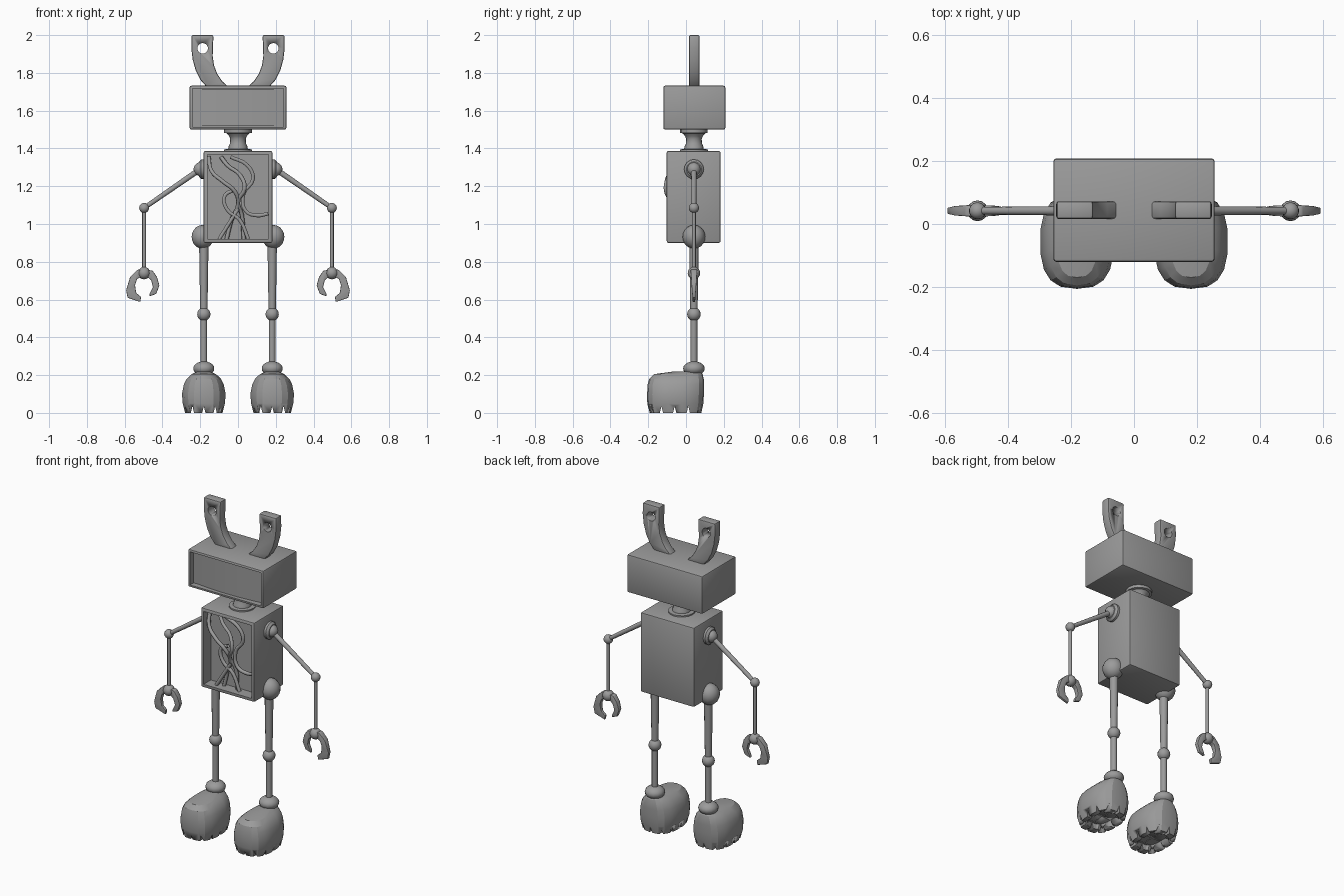
import bpy, bmesh, math
from mathutils import Vector

if "Cube" in bpy.data.objects:
    bpy.data.objects.remove(bpy.data.objects["Cube"])

Y = 0.042  # depth of the limb plane
mat = bpy.data.materials.new("grey metal")
mat.diffuse_color = (0.33, 0.33, 0.33, 1)
mat.use_nodes = True
mat.node_tree.nodes["Principled BSDF"].inputs["Base Color"].default_value = mat.diffuse_color


def finish(name, bm, angle=35, bevel=0):
    bmesh.ops.recalc_face_normals(bm, faces=bm.faces)
    me = bpy.data.meshes.new(name)
    bm.to_mesh(me)
    bm.free()
    ob = bpy.data.objects.new(name, me)
    bpy.context.collection.objects.link(ob)
    me.materials.append(mat)
    if bevel:
        m = ob.modifiers.new("bevel", 'BEVEL')
        m.width, m.segments, m.limit_method = bevel, 2, 'ANGLE'
    apply(ob)
    bpy.ops.object.shade_smooth_by_angle(angle=math.radians(angle))
    return ob


def apply(ob):
    bpy.ops.object.select_all(action='DESELECT')
    ob.select_set(True)
    bpy.context.view_layer.objects.active = ob
    for m in list(ob.modifiers):
        bpy.ops.object.modifier_apply(modifier=m.name)


def loft(name, rings, angle=35):
    """Skin a list of equal-length rings and cap both ends."""
    bm = bmesh.new()
    rows = [[bm.verts.new(p) for p in r] for r in rings]
    n = len(rows[0])
    for a, b in zip(rows, rows[1:]):
        for i in range(n):
            bm.faces.new((a[i], a[(i + 1) % n], b[(i + 1) % n], b[i]))
    bm.faces.new(rows[0])
    bm.faces.new(rows[-1])
    return finish(name, bm, angle)


def lathe(name, origin, axis, profile, n=16):
    """Revolve (distance, radius) pairs about an axis."""
    q = Vector(axis).to_track_quat('Z', 'Y')
    o = Vector(origin)
    return loft(name, [[o + q @ Vector((r * math.cos(2 * math.pi * i / n),
                                        r * math.sin(2 * math.pi * i / n), d))
                        for i in range(n)] for d, r in profile])


def rod(name, a, b, r0, r1):
    d = Vector(b) - Vector(a)
    return lathe(name, a, d, [(0, r0), (d.length, r1)], 12)


def ball(name, c, r, rz=None):
    bm = bmesh.new()
    bmesh.ops.create_uvsphere(bm, u_segments=14, v_segments=10, radius=r)
    for v in bm.verts:
        v.co.z *= (rz or r) / r
        v.co += Vector(c)
    return finish(name, bm)


def plate(name, pts, y0, y1, bevel):
    """Extrude an x-z outline along y."""
    bm = bmesh.new()
    f = bm.faces.new([bm.verts.new((x, y0, z)) for x, z in pts])
    ex = bmesh.ops.extrude_face_region(bm, geom=[f])
    for v in ex["geom"]:
        if isinstance(v, bmesh.types.BMVert):
            v.co.y = y1
    return finish(name, bm, 30, bevel)


def recessed_box(name, x, y0, y1, z0, z1, rim, depth):
    """Box with an opening sunk into its front face."""
    bm = bmesh.new()
    bmesh.ops.create_cube(bm, size=1)
    for v in bm.verts:
        v.co = (v.co.x * 2 * x, y0 if v.co.y < 0 else y1, z0 if v.co.z < 0 else z1)
    bmesh.ops.bevel(bm, geom=bm.edges[:], offset=0.009, segments=2, profile=0.5, affect='EDGES')
    bm.normal_update()
    front = max((f for f in bm.faces if f.normal.y < -0.99), key=lambda f: f.calc_area())
    bmesh.ops.inset_region(bm, faces=[front], thickness=rim)
    ex = bmesh.ops.extrude_discrete_faces(bm, faces=[front])
    for v in ex["faces"][0].verts:
        v.co.y += depth
    return finish(name, bm, 40)


def cut(ob, cutter):
    m = ob.modifiers.new("cut", 'BOOLEAN')
    m.operation, m.object, m.solver = 'DIFFERENCE', cutter, 'EXACT'
    apply(ob)
    bpy.data.objects.remove(cutter)


# head with bulging screen
recessed_box("head", 0.256, -0.12, 0.208, 1.5, 1.732, 0.008, 0.035)
arc = [(-0.238 + 0.476 * i / 12, -0.088 - 0.016 * math.cos(math.pi * (i / 12 - 0.5)))
       for i in range(13)]
outline = arc + [(0.238, -0.08), (-0.238, -0.08)]
loft("screen", [[(x, y, z) for x, y in outline] for z in (1.518, 1.714)])

# neck
lathe("neck", (0, Y, 1.375), (0, 0, 1),
      [(0, 0.075), (0.02, 0.075), (0.022, 0.052), (0.035, 0.05), (0.05, 0.043), (0.075, 0.041),
       (0.09, 0.047), (0.105, 0.06), (0.108, 0.073), (0.13, 0.073)])

# torso and loose cables
recessed_box("torso", 0.182, -0.102, 0.183, 0.9, 1.387, 0.016, 0.07)
cables = [
    [(-.155, 1.355), (-.14, 1.28), (-.08, 1.225), (-.015, 1.17), (0, 1.1), (-.035, 1.02), (-.06, .92)],
    [(-.09, 1.355), (-.055, 1.31), (.01, 1.26), (.035, 1.19), (0, 1.12), (.02, 1.05), (.03, .92)],
    [(-.04, 1.355), (.05, 1.31), (.08, 1.24), (.03, 1.16), (.04, 1.07), (.1, 1.045), (.16, 1.055)],
    [(-.02, 1.18), (-.07, 1.15), (-.06, 1.08), (.01, 1.02), (.055, .92)],
    [(0, 1.08), (-.05, 1.0), (-.1, .92)],
]
for i, path in enumerate(cables):
    cu = bpy.data.curves.new("cable", 'CURVE')
    cu.dimensions, cu.bevel_depth, cu.bevel_resolution = '3D', 0.011, 1
    cu.resolution_u = 4
    sp = cu.splines.new('BEZIER')
    sp.bezier_points.add(len(path) - 1)
    for p, (x, z) in zip(sp.bezier_points, path):
        sag = max(0, 1 - abs(z - 1.2) / 0.16) if i < 2 else 0.25
        p.co = (x, -0.048 - 0.065 * sag, z)
        p.handle_left_type = p.handle_right_type = 'AUTO'
    cu.materials.append(mat)
    bpy.context.collection.objects.link(bpy.data.objects.new("cable_%d" % (i + 1), cu))

ear_pts = [(.246, 2), (.247, 1.93), (.24, 1.87), (.223, 1.81), (.198, 1.762), (.165, 1.725),
           (.05, 1.725), (.085, 1.757), (.11, 1.795), (.127, 1.84), (.134, 1.89), (.13, 2)]
claws = {
    "outer_claw": [(.02, .76), (.037, .757), (.074, .72), (.095, .65), (.088, .61), (.021, .587),
                   (.016, .614), (.042, .635), (.048, .677), (.037, .709), (.016, .72)],
    "inner_claw": [(-.02, .757), (-.045, .753), (-.068, .72), (-.081, .675), (-.064, .63),
                   (-.027, .617), (-.03, .632), (-.047, .665), (-.037, .703), (-.016, .72)],
}
# foot levels: height, half width, front y, back y
levels = [(0, .1, -.193, .082), (.05, .113, -.205, .092), (.1, .117, -.206, .095),
          (.15, .107, -.203, .095), (.18, .092, -.195, .094), (.205, .066, -.17, .088),
          (.22, .032, -.06, .075)]


def foot_ring(x, z, w, yf, yb, n=18):
    pts = []
    for i in range(n):
        a = 2 * math.pi * (i + 0.5) / n
        c, s = math.cos(a), math.sin(a)
        pts.append((x + w * math.copysign(abs(c) ** 0.75, c),
                    (yf + yb) / 2 + (yb - yf) / 2 * math.copysign(abs(s) ** 0.75, s), z))
    return pts


for s, side in ((-1, "left"), (1, "right")):
    # ear with a through hole
    ear = plate(side + "_ear", [(s * x, z) for x, z in ear_pts], 0.016, 0.072, 0.008)
    cut(ear, lathe("hole", (s * 0.187, -0.1, 1.93), (0, 1, 0), [(0, 0.028), (0.4, 0.028)]))

    # arm
    shoulder = (s * 0.2, Y, 1.29)
    elbow, wrist = (s * 0.497, Y, 1.085), (s * 0.497, Y, 0.74)
    lathe(side + "_shoulder_cup", (s * 0.175, Y, 1.29), (s, 0, 0),
          [(0, 0.052), (0.02, 0.052), (0.032, 0.04)])
    ball(side + "_shoulder", shoulder, 0.036)
    rod(side + "_upper_arm", shoulder, elbow, 0.015, 0.012)
    ball(side + "_elbow", elbow, 0.027)
    rod(side + "_forearm", elbow, wrist, 0.01, 0.01)
    ball(side + "_wrist", wrist, 0.033)
    for name, pts in claws.items():
        claw = plate(side + "_" + name, [(s * (0.497 + x), z) for x, z in pts],
                     Y - 0.018, Y + 0.018, 0.004)
        for v in claw.data.vertices:  # thin towards the tips
            v.co.y = Y + (v.co.y - Y) * (0.35 + 0.65 * (v.co.z - 0.587) / 0.173)

    # leg
    x = s * 0.181
    ball(side + "_hip", (s * 0.187, Y, 0.932), 0.06, 0.063)
    rod(side + "_thigh", (x, Y, 0.9), (x, Y, 0.52), 0.025, 0.019)
    ball(side + "_knee", (x, Y, 0.522), 0.036)
    rod(side + "_shin", (x, Y, 0.52), (x, Y, 0.23), 0.018, 0.018)
    ball(side + "_ankle", (x, Y, 0.235), 0.057, 0.038)

    # foot with hollow sole and notched tread
    rings = [foot_ring(x, 0.03, .06, -.145, .04), foot_ring(x, 0, .065, -.15, .045)]
    foot = loft(side + "_foot", rings + [foot_ring(x, *lv) for lv in levels], 22)
    tri = [(-0.011, -0.01), (0.011, -0.01), (0, 0.036)]
    for g in (-0.13, -0.06, 0.012):
        cut(foot, loft("groove", [[(x + e, g + a, z) for a, z in tri] for e in (-0.2, 0.2)]))
    for g in (-0.06, 0, 0.06):
        cut(foot, loft("groove", [[(x + g + a, e, z) for a, z in tri] for e in (-0.3, 0.2)]))
